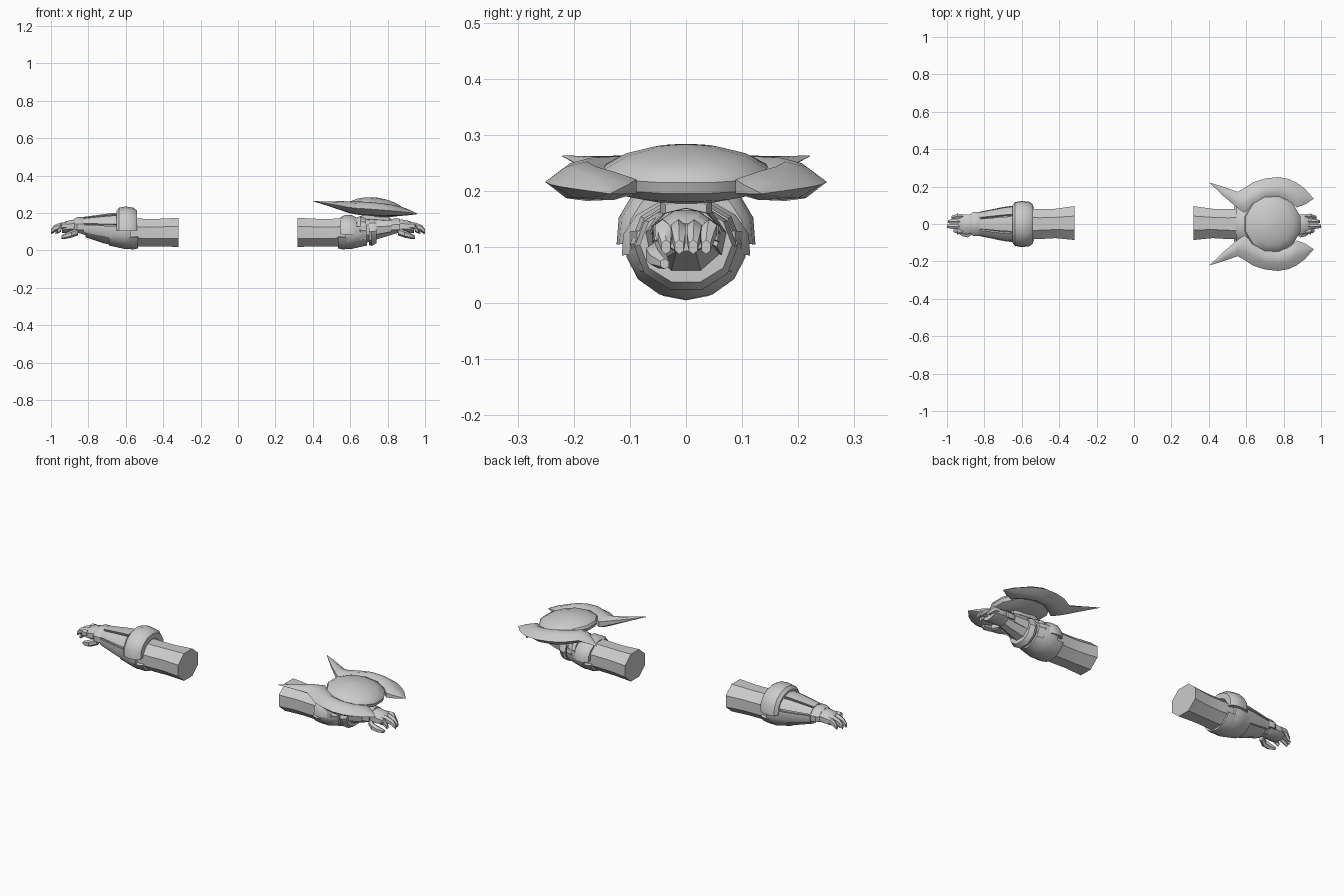
import bpy, bmesh, math
from mathutils import Vector

grey = bpy.data.materials.new("light_grey")
grey.diffuse_color = (0.6, 0.6, 0.6, 1)


def finish(name, rings, closed=False, angle=35):
    """Skin a list of equal-length rings; cap the ends or join last to first."""
    bm = bmesh.new()
    vs = [[bm.verts.new(p) for p in r] for r in rings]
    n, m = len(rings[0]), len(rings)
    for i in range(m if closed else m - 1):
        a, b = vs[i], vs[(i + 1) % m]
        for j in range(n):
            k = (j + 1) % n
            bm.faces.new((a[j], a[k], b[k], b[j]))
    if not closed:
        bm.faces.new(vs[0])
        bm.faces.new(vs[-1])
    bmesh.ops.remove_doubles(bm, verts=bm.verts, dist=1e-5)
    bmesh.ops.recalc_face_normals(bm, faces=bm.faces)
    me = bpy.data.meshes.new(name)
    bm.to_mesh(me)
    bm.free()
    ob = bpy.data.objects.new(name, me)
    bpy.context.collection.objects.link(ob)
    me.materials.append(grey)
    bpy.ops.object.select_all(action='DESELECT')
    ob.select_set(True)
    bpy.context.view_layer.objects.active = ob
    bpy.ops.object.shade_smooth_by_angle(angle=math.radians(angle))
    return ob


def loft(name, s, secs, n=8):
    """Tube along x; section = (x, y, z, half width, half height)."""
    rings = []
    for x, y, z, ry, rz in secs:
        rings.append([(s * x, y + ry * math.cos(2 * math.pi * (i + .5) / n),
                       z + rz * math.sin(2 * math.pi * (i + .5) / n)) for i in range(n)])
    return finish(name, rings)


def shell(name, s, secs, a0, a1, thick, n=6):
    """Curved plate around the arm between two angles (90 = top)."""
    rings = []
    for i in range(n + 1):
        t = math.radians(a0 + (a1 - a0) * i / n)
        c, d = math.cos(t), math.sin(t)
        outer = [(s * x, y + ry * c, z + rz * d) for x, y, z, ry, rz in secs]
        inner = [(s * x, y + (ry - thick) * c, z + (rz - thick) * d)
                 for x, y, z, ry, rz in reversed(secs)]
        rings.append(outer + inner)
    return finish(name, rings, closed=(a1 - a0 >= 360))


def hand(side, s):
    loft(side + "_palm", s, [(.84, 0, .125, .042, .034), (.875, 0, .13, .055, .038),
                             (.92, 0, .125, .056, .034), (.94, 0, .118, .048, .026)])
    # Curled fingers, the middle ones longest
    for i, (y, end) in enumerate([(-.042, .965), (-.014, 1.0), (.015, .995), (.042, .975)]):
        loft(f"{side}_finger_{i + 1}", s,
             [(.915, y, .132, .014, .018), (.945, y, .13, .015, .019),
              (end - .018, y * .9, .118, .014, .018), (end, y * .85, .1, .009, .013)], 6)
    loft(side + "_thumb", s, [(.855, -.035, .1, .018, .02), (.89, -.056, .088, .018, .02),
                              (.92, -.05, .078, .017, .016), (.945, -.038, .07, .009, .009)], 6)


def arm(side, s):
    # Sleeve of the upper arm
    loft(side + "_sleeve", s, [(.317, .005, .096, .098, .084), (.42, .003, .095, .085, .08),
                               (.50, 0, .095, .087, .08), (.60, 0, .097, .09, .08)])
    # Tapering forearm
    loft(side + "_forearm", s, [(.58, 0, .1, .086, .08), (.66, 0, .105, .085, .078),
                                (.75, 0, .115, .066, .058), (.85, 0, .125, .045, .036)])
    # Elbow cup below the arm, with a narrower rear tab
    shell(side + "_elbow_cup", s, [(.575, 0, .1, .103, .09), (.60, 0, .1, .108, .094),
                                   (.64, 0, .105, .102, .09), (.69, 0, .108, .09, .082)],
          165, 375, .016, 8)
    shell(side + "_elbow_tab", s, [(.535, 0, .1, .1, .09), (.56, 0, .1, .103, .095),
                                   (.60, 0, .1, .104, .092)], 200, 340, .014)
    hand(side, s)


arm("left", -1)
arm("right", 1)

# Left arm: raised elbow band, long forearm plates and wrist band
shell("left_elbow_band", -1, [(.54, 0, .12, .104, .092), (.56, 0, .12, .12, .108),
                              (.60, 0, .12, .125, .115), (.635, 0, .12, .118, .108),
                              (.65, 0, .12, .102, .092)], -8, 188, .03, 8)
for name, a0, a1 in [("top", 66, 114), ("front_upper", 122, 160), ("back_upper", 20, 58),
                     ("front_lower", 168, 212), ("back_lower", -32, 12)]:
    shell("left_forearm_plate_" + name, -1,
          [(.63, 0, .11, .102, .092), (.70, 0, .114, .092, .082),
           (.825, 0, .124, .066, .055)], a0, a1, .014, 2)
shell("left_lower_guard", -1, [(.64, 0, .108, .094, .086), (.72, 0, .112, .08, .074),
                               (.815, 0, .12, .06, .05)], 212, 328, .014, 4)
shell("left_wrist_band", -1, [(.815, 0, .126, .058, .044), (.83, 0, .126, .068, .052),
                              (.86, 0, .127, .067, .05), (.875, 0, .127, .055, .042)],
      -20, 200, .02)

# Right arm: elbow collar and separate bands under the shield
shell("right_elbow_collar", 1, [(.545, 0, .1, .1, .075), (.57, 0, .1, .116, .088),
                                (.61, 0, .1, .116, .088), (.635, 0, .1, .1, .075)],
      -10, 190, .02, 8)
shell("right_forearm_band_rear", 1, [(.64, 0, .105, .092, .076), (.655, 0, .105, .1, .084),
                                     (.685, 0, .105, .092, .078)], 0, 360, .025, 10)
shell("right_forearm_band_front", 1, [(.70, 0, .1, .088, .075), (.715, 0, .1, .092, .08),
                                      (.74, 0, .104, .082, .07)], 0, 360, .025, 10)
shell("right_wrist_guard", 1, [(.73, 0, .115, .074, .062), (.77, 0, .118, .07, .056),
                               (.82, 0, .123, .064, .046)], -30, 210, .018)
shell("right_wrist_band", 1, [(.815, 0, .124, .056, .04), (.83, 0, .124, .064, .046),
                              (.865, 0, .126, .06, .043)], -20, 200, .018)
loft("shield_mount", 1, [(.66, 0, .175, .045, .03), (.70, 0, .18, .05, .035),
                         (.78, 0, .175, .05, .035), (.81, 0, .165, .04, .025)])

# Round shield body: a shallow lens tipped down towards the hand
TILT = -.11
rings = []
for r, h in [(.001, .052), (.06, .046), (.11, .033), (.148, .013), (.155, 0),
             (.148, -.02), (.11, -.038), (.05, -.05), (.001, -.05)]:
    ring = []
    for i in range(12):
        a = 2 * math.pi * (i + .5) / 12
        x = r * math.cos(a)
        ring.append((.74 + x, r * math.sin(a), .231 + h + TILT * x))
    rings.append(ring)
finish("shield_disc", rings)

# Crescent wings: x, inner y, outer y, middle z, rise, drop
wing = [(.405, .219, .221, .262, .001, .001), (.48, .148, .198, .25, .012, .012),
        (.555, .084, .172, .237, .026, .024), (.59, .06, .192, .23, .032, .03),
        (.635, .095, .222, .225, .036, .034), (.70, .138, .243, .221, .038, .036),
        (.77, .145, .251, .216, .036, .034), (.83, .125, .24, .211, .032, .028),
        (.87, .088, .221, .207, .027, .023), (.915, .105, .187, .202, .016, .014),
        (.96, .134, .136, .195, .001, .001)]
for side, s in (("front", -1), ("back", 1)):
    rings = []
    for x, yi, yo, z, up, dn in wing:
        w = yo - yi
        rings.append([(x, s * (yi + w * f), z + h) for f, h in
                      [(0, up * .5), (.3, up), (.65, up * .75), (1, 0),
                       (.65, -dn * .85), (.3, -dn), (0, -dn * .5)]])
    finish("shield_wing_" + side, rings, angle=45)
